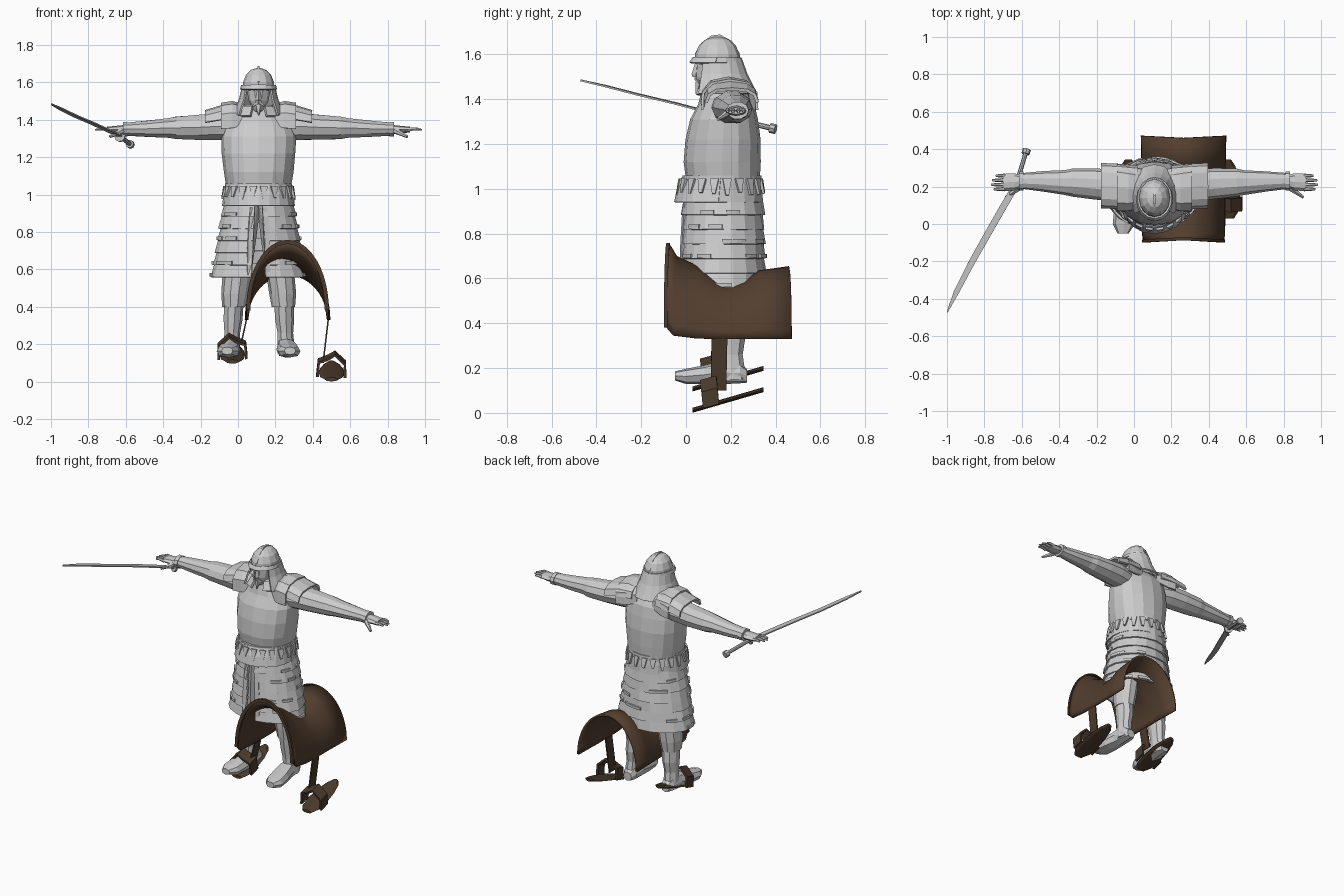
import bpy, bmesh, math, random
from mathutils import Vector

random.seed(4)
if "Cube" in bpy.data.objects:
    bpy.data.objects.remove(bpy.data.objects["Cube"], do_unlink=True)

MID = 0.11       # x of the figure's middle plane
TAU = 2 * math.pi
FRONT = -math.pi / 2


def material(name, rgb):
    m = bpy.data.materials.new(name)
    m.use_nodes = True
    m.diffuse_color = (*rgb, 1)
    m.node_tree.nodes["Principled BSDF"].inputs["Base Color"].default_value = (*rgb, 1)
    return m


GREY = material("armour grey", (0.6, 0.6, 0.6))
STEEL = material("blade steel", (0.5, 0.5, 0.5))
LEATHER = material("saddle leather", (0.085, 0.048, 0.028))
DARK = material("stirrup leather", (0.07, 0.043, 0.026))


def surface(name, rows, mat, closed=True, cap=True, thick=0, smooth=False):
    """Skin rows of points; optionally closed, capped or thickened."""
    bm = bmesh.new()
    vs = [[bm.verts.new(p) for p in row] for row in rows]
    n = len(vs[0])
    for a, b in zip(vs, vs[1:]):
        for i in range(n if closed else n - 1):
            j = (i + 1) % n
            bm.faces.new((a[i], a[j], b[j], b[i]))
    if closed and cap:
        bm.faces.new(vs[0])
        bm.faces.new(vs[-1])
    bmesh.ops.recalc_face_normals(bm, faces=bm.faces)
    me = bpy.data.meshes.new(name)
    bm.to_mesh(me)
    bm.free()
    me.materials.append(mat)
    ob = bpy.data.objects.new(name, me)
    bpy.context.scene.collection.objects.link(ob)
    if thick:
        mod = ob.modifiers.new("thickness", 'SOLIDIFY')
        mod.thickness, mod.offset = thick, 0
    if smooth:
        for p in me.polygons:
            p.use_smooth = True
    return ob


def loft(name, rings, mat=GREY, n=12, axis='z', arc=None, jitter=0, thick=0.008, power=1):
    """Rings are (position, centre a, centre b, radius a, radius b)."""
    lo, hi = arc or (0, TAU)
    steps = n + 1 if arc else n
    rows = []
    for t, a, b, ra, rb in rings:
        row = []
        for i in range(steps):
            ang = lo + (hi - lo) * i / n
            c, s = math.cos(ang), math.sin(ang)
            k = 1 + random.uniform(-jitter, jitter)
            u = a + k * ra * math.copysign(abs(c) ** power, c)
            v = b + k * rb * math.copysign(abs(s) ** power, s)
            row.append({'z': (u, v, t), 'x': (t, u, v), 'y': (u, t, v)}[axis])
        rows.append(row)
    return surface(name, rows, mat, closed=not arc, thick=thick if arc else 0)


def rod(name, p, q, r, mat=GREY, n=8, r2=None):
    p, q = Vector(p), Vector(q)
    d = (q - p).normalized()
    u = d.orthogonal().normalized()
    v = d.cross(u)
    rows = [[c + (u * math.cos(TAU * i / n) + v * math.sin(TAU * i / n)) * k for i in range(n)]
            for c, k in ((p, r), (q, r if r2 is None else r2))]
    return surface(name, rows, mat)


def ribbon(name, pts, wide, mat, thick=0.01):
    wide = Vector(wide)
    return surface(name, [[Vector(p) - wide, Vector(p) + wide] for p in pts], mat,
                   closed=False, thick=thick)


# Torso, collar and waist
loft("torso", [(z, MID, y, rx, ry) for z, y, rx, ry in (
    (0.94, .165, .16, .15), (1.04, .165, .172, .165), (1.12, .16, .185, .172),
    (1.22, .165, .198, .168), (1.31, .17, .2, .15), (1.38, .18, .18, .125),
    (1.44, .17, .125, .1), (1.48, .15, .07, .07))], n=16, jitter=.012, power=.9)
loft("collar", [(1.47, MID, .16, .09, .09), (1.42, MID, .16, .125, .12)], n=12, thick=.015,
     arc=(FRONT + .35, FRONT + TAU - .35))
loft("waist_flare", [(1.05, MID, .155, .175, .17), (1.0, MID, .15, .182, .185),
                     (0.94, MID, .145, .19, .195)], n=20, jitter=.015, arc=(0, TAU))
loft("belt", [(1.03, MID, .16, .178, .178), (1.06, MID, .16, .178, .176)], n=20, jitter=.01)
for i in range(20):
    a = TAU * (i + .5) / 20
    out = Vector((math.cos(a), math.sin(a), 0))
    side = Vector((-math.sin(a), math.cos(a), 0)) * .02
    top = Vector((MID + .182 * out.x, .155 + .182 * out.y, 1.045))
    low = top + out * .012 - Vector((0, 0, .055 + random.uniform(0, .02)))
    surface("belt_tassel", [[top - side, top + side], [low - side * .4, low + side * .3]],
            GREY, closed=False, thick=.012)

# Layered skirt, open at the front
TIERS = 6
for k in range(TIERS):
    f0, f1 = k / TIERS, (k + 1) / TIERS
    z0, z1 = .96 - .39 * f0, .96 - .39 * f1 - .012
    gap = .1 + .05 * f1
    loft("skirt_tier", [(z0, MID, .165, .175 + .065 * f0, .167 + .012 * f0),
                        (z1, MID, .165, .188 + .066 * f1, .178 + .012 * f1)],
         n=18, jitter=.02, thick=.012, arc=(FRONT + gap, FRONT + TAU - gap))
    # Loose lames on the tier
    for j in range(5):
        a = FRONT + random.uniform(.35, TAU - .35)
        loft("skirt_lame", [(z, MID, .165, .19 + .066 * f1, .182 + .012 * f1)
                            for z in (z1 + .022, z1 + .004)],
             n=3, arc=(a - .17, a + .17), thick=.012)
for s in (-1, 1):
    x = MID + s * .045
    ribbon("skirt_front_edge", [(x - s * .012, -.005, .93), (x, -.015, .75), (x + s * .003, -.015, .57)],
           (.013, .004, 0), GREY, .014)

# Head
loft("face", [(1.43, MID, .13, .045, .05), (1.465, MID, .105, .036, .055), (1.5, MID, .11, .052, .067),
              (1.55, MID, .125, .062, .08), (1.6, MID, .13, .066, .08)], n=10)
loft("nose", [(1.5, MID, .045, .014, .016), (1.512, MID, .045, .016, .02),
              (1.56, MID, .05, .007, .01)], n=4)
for s in (-1, 1):
    rod("moustache", (MID, .042, 1.492), (MID + s * .03, .062, 1.475), .007, n=4)
    rod("brow", (MID + s * .01, .05, 1.562), (MID + s * .05, .075, 1.56), .009, n=4)
rod("goatee", (MID, .06, 1.475), (MID, .045, 1.425), .02, n=5, r2=.003)

# Helmet
loft("helmet_dome", [(1.565, MID, .14, .085, .102), (1.6, MID, .14, .083, .1), (1.64, MID, .14, .067, .082),
                     (1.667, MID, .14, .04, .052), (1.678, MID, .14, .008, .015)], n=12)
loft("helmet_brim", [(1.585, MID, .138, .088, .104), (1.562, MID, .132, .094, .113)],
     n=16, arc=(0, TAU), thick=.01)
loft("neck_guard", [(1.58, MID, .145, .084, .1), (1.51, MID, .15, .1, .12), (1.46, MID, .155, .122, .14),
                    (1.425, MID, .16, .135, .155)], n=12, thick=.01,
     arc=(FRONT + .85, FRONT + TAU - .85))
ribbon("helmet_crest", [(MID, .045, 1.6), (MID, .075, 1.648), (MID, .115, 1.677), (MID, .15, 1.682),
                        (MID, .2, 1.655), (MID, .235, 1.6)], (.006, 0, 0), GREY, .014)

for s in (-1, 1):
    def X(d, s=s):
        return MID + s * d

    # Arms and hands
    loft("arm", [(X(d), y, z, ry, rz) for d, y, z, ry, rz in (
        (.12, .19, 1.36, .08, .07), (.22, .205, 1.365, .085, .075), (.32, .215, 1.36, .083, .07),
        (.44, .222, 1.357, .075, .063), (.48, .222, 1.357, .066, .055), (.6, .228, 1.352, .054, .045),
        (.71, .23, 1.35, .043, .036))], n=10, axis='x', jitter=.02)
    loft("cuff", [(X(d), .23, 1.35, .05, .04) for d in (.7, .725)], n=10, axis='x')
    loft("palm", [(X(.7), .228, 1.35, .03, .024), (X(.75), .225, 1.347, .046, .022),
                  (X(.81), .222, 1.348, .046, .015)], n=8, axis='x')
    for i, length in enumerate((.06, .075, .07, .05)):
        y = .186 + i * .024
        loft("finger", [(X(.8), y, 1.348, .011, .011), (X(.8 + length * .6), y, 1.352, .01, .009),
                        (X(.8 + length), y, 1.346, .005, .005)], n=6, axis='x')
    rod("thumb", (X(.73), .19, 1.342), (X(.795), .143, 1.31), .017, n=6, r2=.008)

    # Shoulder guards
    loft("shoulder_guard", [(X(.09), .2, 1.39, .105, .085), (X(.18), .2, 1.385, .115, .092),
                            (X(.285), .205, 1.37, .115, .075)], n=6, axis='x',
         arc=(.1, math.pi - .1), thick=.014, power=.7)
    loft("shoulder_guard_inner", [(X(.06), .19, 1.4, .1, .07), (X(.14), .19, 1.39, .12, .105),
                                  (X(.2), .195, 1.385, .125, .1)], n=6, axis='x',
         arc=(-.25, math.pi + .25), thick=.012, power=.8)

    # Legs and boots
    loft("trouser", [(z, X(d), y, rx, ry) for z, d, y, rx, ry in (
        (.95, .075, .17, .085, .11), (.75, .1, .18, .085, .1), (.57, .117, .19, .076, .085),
        (.47, .128, .19, .072, .08), (.4, .132, .19, .062, .07))], n=10, jitter=.02)
    loft("shin", [(z, X(d), y, r, r * 1.25) for z, d, y, r in (
        (.42, .134, .19, .054), (.33, .138, .2, .052), (.26, .142, .2, .043),
        (.2, .145, .205, .046), (.15, .147, .21, .048))], n=9)
    loft("boot", [(y, X(d), z, rx, rz) for y, d, z, rx, rz in (
        (.272, .143, .165, .03, .03), (.24, .144, .178, .046, .046), (.16, .147, .18, .05, .052),
        (.08, .156, .17, .06, .042), (.0, .164, .163, .06, .034), (-.05, .168, .165, .03, .02))],
         n=8, axis='y', power=.8)

# Curved sword held in the right hand
wide = Vector((.88, -.47, 0))
path = [(-.635, .2, 1.315), (-.7, .09, 1.345), (-.78, -.05, 1.382), (-.87, -.21, 1.42),
        (-.95, -.365, 1.46), (-.998, -.47, 1.484)]
surface("blade", [[Vector(p) - wide * w, Vector(p) + wide * w]
                  for p, w in zip(path, (.018, .018, .018, .017, .014, .003))],
        STEEL, closed=False, thick=.008)
rod("sword_guard", (-.632, .205, 1.313), (-.627, .217, 1.31), .03, STEEL, 10)
rod("sword_grip", (-.632, .205, 1.313), (-.577, .385, 1.27), .012, STEEL)
rod("pommel", (-.58, .375, 1.272), (-.573, .4, 1.266), .022, STEEL)

# Saddle: an arched sheet with raised ends
rows = []
for y, top, low, half in ((-.075, .745, .38, .21), (-.045, .695, .345, .215), (.06, .645, .332, .217),
                          (.12, .602, .33, .217), (.18, .575, .33, .217), (.26, .585, .33, .217),
                          (.33, .63, .33, .219), (.46, .648, .33, .222)):
    row = []
    for i in range(25):
        a = math.pi * (i / 24 - .5)
        row.append((.265 + half * math.sin(a), y + .012 * abs(math.sin(a)) * (1 if y > .1 else -1),
                    low + (top - low) * math.cos(a)))
    rows.append(row)
surface("saddle", rows, LEATHER, closed=False, thick=.014, smooth=True)
ribbon("saddle_front_rim", [Vector(p) + Vector((0, -.004, .002)) for p in rows[0]], (0, .008, 0), DARK, .022)

# Stirrups with straps, soles and foot loops
for cx, lift, s, hook in ((.5, 0, 1, .484), (-.03, .095, -1, .048)):
    ribbon("stirrup_strap", [(hook, .15, .345), (cx - s * .045, .145, lift + .1)],
           (0, .035, 0), DARK, .008)
    loft("stirrup_sole", [(y, cx, lift + .012 + (y - .03) * .29, rx, .011) for y, rx in (
        (.03, .035), (.07, .06), (.15, .068), (.24, .06), (.31, .042), (.345, .018))],
         DARK, n=8, axis='y')
    ribbon("stirrup_loop", [(cx + s * dx, .105 + .1 * (.1 - z), lift + z) for dx, z in (
        (-.075, .035), (-.068, .11), (-.015, .13), (.018, .15), (.072, .1), (.072, .03))],
           (0, .036, .01), DARK, .014)
